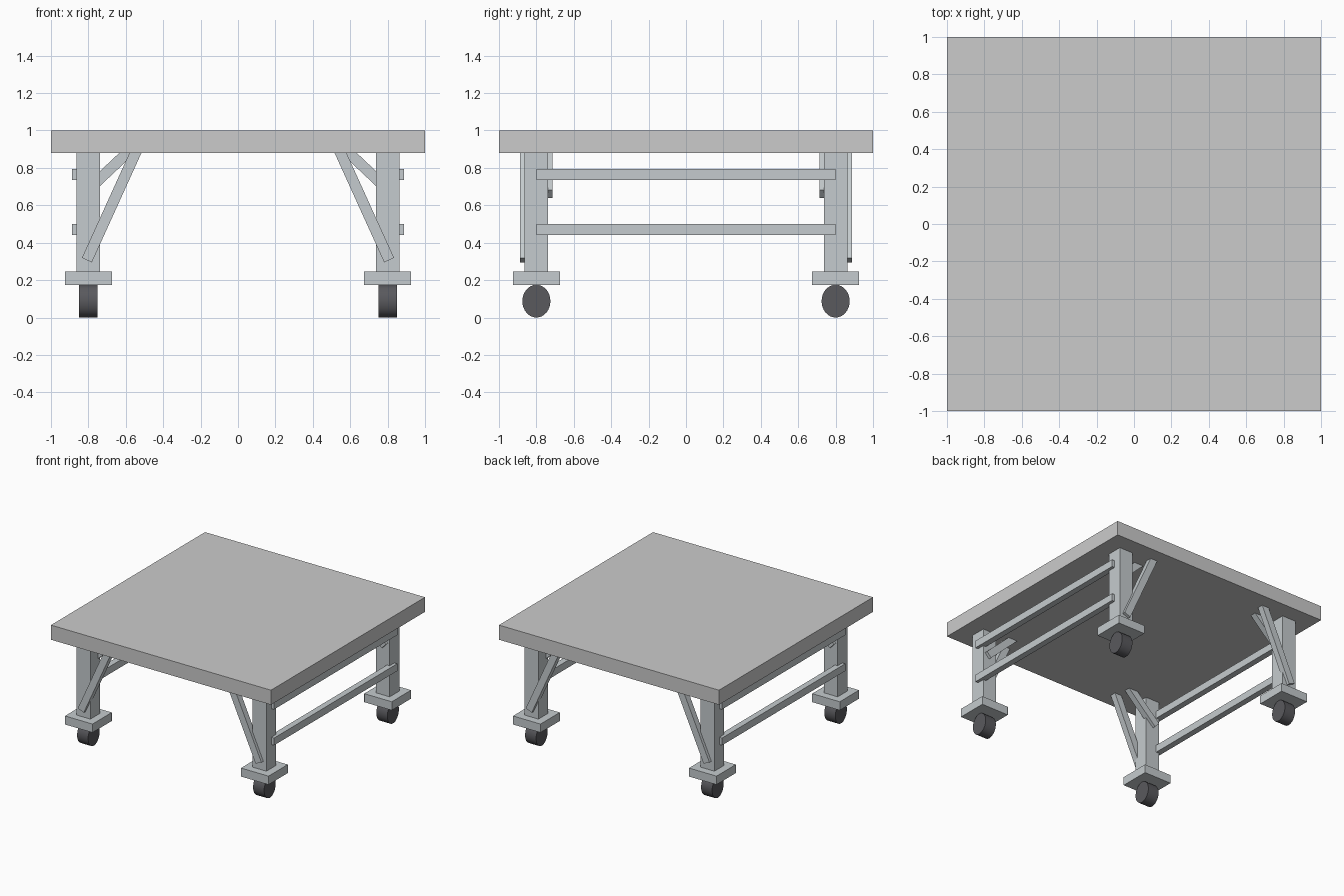
import bpy
from math import atan2, hypot, pi

if "Cube" in bpy.data.objects:
    bpy.data.objects.remove(bpy.data.objects["Cube"])


def material(name, rgb):
    m = bpy.data.materials.new(name)
    m.diffuse_color = (*rgb, 1)
    m.use_nodes = True
    m.node_tree.nodes["Principled BSDF"].inputs["Base Color"].default_value = m.diffuse_color
    return m


STEEL = material("steel_grey", (0.56, 0.60, 0.62))
RUBBER = material("dark_rubber", (0.10, 0.10, 0.11))


def box(name, loc, size, rot_y=0.0, mat=None):
    bpy.ops.mesh.primitive_cube_add(size=1, location=loc)
    o = bpy.context.object
    o.name = name
    o.scale = size
    o.rotation_euler.y = rot_y
    if mat:
        o.data.materials.append(mat)
    return o


def brace(name, a, b, y, sx):
    # slanted bar between two (x, z) points, mirrored by sx
    ax, bx = a[0] * sx, b[0] * sx
    dx, dz = bx - ax, b[1] - a[1]
    box(name, ((ax + bx) / 2, y, (a[1] + b[1]) / 2),
        (0.058, 0.05, hypot(dx, dz)), atan2(dx, dz), STEEL)


# table top
box("table_top", (0, 0, 0.94), (2, 2, 0.12))

for sx, side in ((-1, "left"), (1, "right")):
    for sy, end in ((-1, "front"), (1, "back")):
        tag = f"{end}_{side}"
        x, y = 0.8 * sx, 0.8 * sy
        # leg and foot plate
        box(f"leg_{tag}", (x, y, 0.5625), (0.125, 0.125, 0.635), mat=STEEL)
        box(f"foot_plate_{tag}", (x, y, 0.21), (0.25, 0.25, 0.07), mat=STEEL)
        # wheel, slightly taller than wide
        bpy.ops.mesh.primitive_cylinder_add(vertices=32, radius=1, depth=1, location=(x, y, 0.0875),
                                            rotation=(0, pi / 2, 0))
        w = bpy.context.object
        w.name = f"wheel_{tag}"
        w.scale = (0.0875, 0.075, 0.1)
        w.data.materials.append(RUBBER)
        bpy.ops.object.shade_smooth_by_angle()
        # long outer brace and short inner brace
        brace(f"outer_brace_{tag}", (0.808, 0.307), (0.53, 0.92), 0.8625 * sy, sx)
        brace(f"inner_brace_{tag}", (0.826, 0.66), (0.55, 0.92), 0.738 * sy, sx)
    # side rails
    for z, level in ((0.765, "upper"), (0.47, "lower")):
        box(f"{level}_rail_{side}", (0.8625 * sx, 0, z), (0.05, 1.6, 0.06), mat=STEEL)
